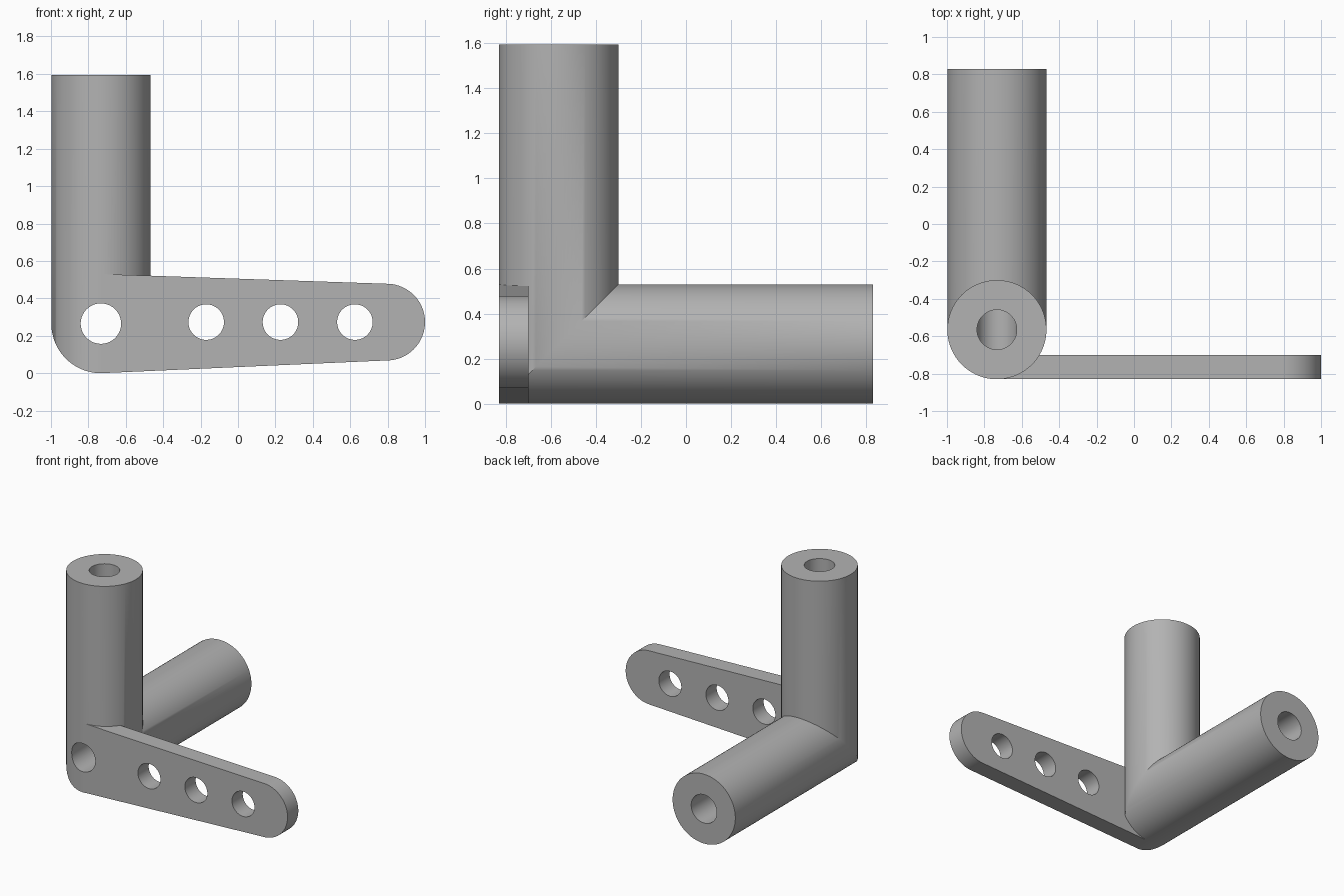
import bpy, bmesh
from math import sin, cos, pi, radians
from mathutils import Matrix, Vector

if "Cube" in bpy.data.objects:
    bpy.data.objects.remove(bpy.data.objects["Cube"])

AX, AZ, R = -0.733, 0.265, 0.265     # horizontal tube axis and radius
FRONT, BACK, TOP = -0.83, 0.83, 1.595
BORE = 0.108
SEG = 96

grey = bpy.data.materials.new("plain grey")
grey.use_nodes = True
grey.diffuse_color = (0.45, 0.45, 0.45, 1)
grey.node_tree.nodes["Principled BSDF"].inputs["Base Color"].default_value = grey.diffuse_color


def make_object(name, bm):
    bmesh.ops.recalc_face_normals(bm, faces=bm.faces)
    mesh = bpy.data.meshes.new(name)
    bm.to_mesh(mesh)
    bm.free()
    mesh.materials.append(grey)
    obj = bpy.data.objects.new(name, mesh)
    bpy.context.collection.objects.link(obj)
    return obj


def rod(name, start, end, radius):
    """Solid cylinder between two points."""
    a, b = Vector(start), Vector(end)
    turn = (b - a).to_track_quat('Z', 'Y').to_matrix().to_4x4()
    bm = bmesh.new()
    bmesh.ops.create_cone(bm, cap_ends=True, segments=SEG, radius1=radius, radius2=radius,
                          depth=(b - a).length, matrix=Matrix.Translation((a + b) / 2) @ turn)
    return make_object(name, bm)


def drill(obj, cutters):
    """Cut each rod out of the object, then apply the cuts."""
    for cutter in cutters:
        mod = obj.modifiers.new("bore", 'BOOLEAN')
        mod.operation, mod.solver, mod.object = 'DIFFERENCE', 'EXACT', cutter
        cutter.hide_render = True
    graph = bpy.context.evaluated_depsgraph_get()
    mesh = bpy.data.meshes.new_from_object(obj.evaluated_get(graph))
    obj.modifiers.clear()
    obj.data = mesh


# Mitred elbow: the ring is swept from the back end to the mitre, then up
bm = bmesh.new()
ring = [(AX + R * cos(2 * pi * i / SEG), AZ + R * sin(2 * pi * i / SEG)) for i in range(SEG)]
back = [bm.verts.new((x, BACK, z)) for x, z in ring]
mitre = [bm.verts.new((x, z + FRONT, z)) for x, z in ring]
top = [bm.verts.new((x, z + FRONT, TOP)) for x, z in ring]
for lower, upper in ((back, mitre), (mitre, top)):
    for i in range(SEG):
        j = (i + 1) % SEG
        bm.faces.new((lower[i], lower[j], upper[j], upper[i]))
bm.faces.new(back)
bm.faces.new(top)
elbow = make_object("elbow_tube", bm)

# Tapered arm with a rounded free end
END_X, END_R, THICK = 0.795, 0.205, 0.13
outline = [(AX, AZ + R), (AX, AZ - R)]
outline += [(END_X + END_R * cos(a), AZ + 0.008 + END_R * sin(a))
            for a in (-pi / 2 + pi * i / 40 for i in range(41))]
bm = bmesh.new()
face = bm.faces.new([bm.verts.new((x, FRONT, z)) for x, z in outline])
extruded = bmesh.ops.extrude_face_region(bm, geom=[face])["geom"]
bmesh.ops.translate(bm, vec=(0, THICK, 0),
                    verts=[v for v in extruded if isinstance(v, bmesh.types.BMVert)])
arm = make_object("drilled_arm", bm)

# Bores along both tubes and holes along the arm
long_bore = rod("long_bore_cutter", (AX, -1, AZ), (AX, 1, AZ), BORE)
upright_bore = rod("upright_bore_cutter", (AX, FRONT + R, AZ), (AX, FRONT + R, 2), BORE - 0.002)
holes = [rod("arm_hole_cutter", (x, -1, AZ + 0.008), (x, -0.5, AZ + 0.008), 0.095)
         for x in (-0.17, 0.227, 0.625)]
drill(elbow, [long_bore, upright_bore])
drill(arm, [long_bore] + holes)
for cutter in [long_bore, upright_bore] + holes:
    bpy.data.objects.remove(cutter)

# Smooth round walls, sharp rims
bpy.ops.object.select_all(action='DESELECT')
for obj in (elbow, arm):
    obj.select_set(True)
bpy.context.view_layer.objects.active = elbow
bpy.ops.object.shade_smooth_by_angle(angle=radians(30))
